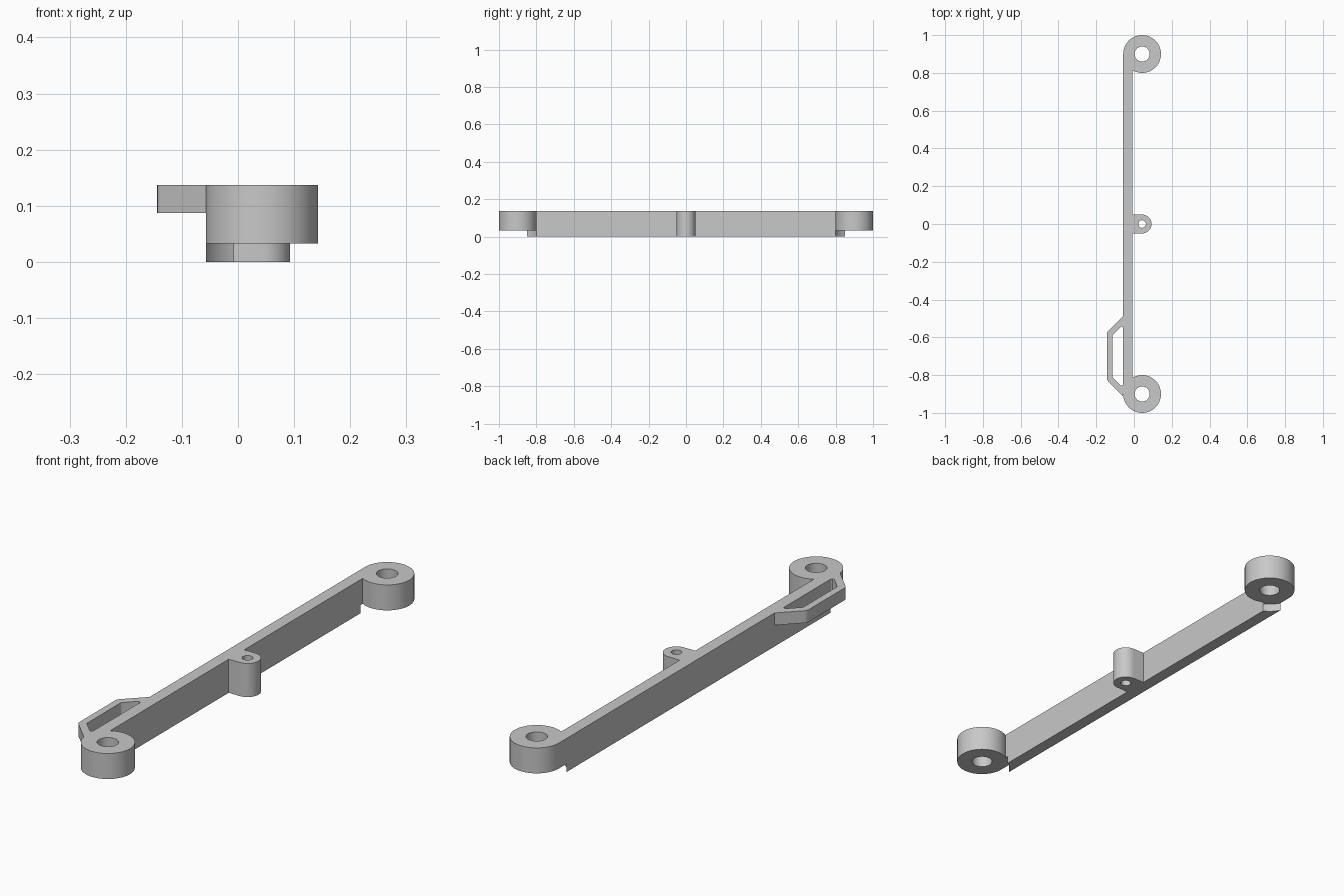
import bpy
import bmesh
from math import radians, cos, sin, tan
from mathutils import Vector

cube = bpy.data.objects.get("Cube")
if cube:
    bpy.data.objects.remove(cube, do_unlink=True)

grey = bpy.data.materials.new("plain grey")
grey.use_nodes = True
colour = (0.58, 0.58, 0.58, 1)
grey.diffuse_color = colour
grey.node_tree.nodes["Principled BSDF"].inputs["Base Color"].default_value = colour

TOP = 0.137          # shared top height
BOSS_BASE = 0.033    # underside of the end bosses
LEFT, RIGHT = -0.057, -0.007   # faces of the bar
AXIS = 0.043         # x of all hole centres
END = 0.9            # distance of the end holes from the middle
RELIEF = 0.1118      # radius of the curved bar ends


def arc(x, y, r, start, end, steps=24):
    angles = [radians(start + (end - start) * i / steps) for i in range(steps + 1)]
    return [(x + r * cos(a), y + r * sin(a)) for a in angles]


def circle(x, y, r, steps=48):
    return arc(x, y, r, 0, 360, steps)[:-1]


def mirror_y(points):
    return [(x, -y) for x, y in points]


def rounded(points, r, steps=6):
    """Replace each corner of a polygon by an arc of radius r."""
    out = []
    for i, p in enumerate(points):
        p = Vector(p)
        a = (Vector(points[i - 1]) - p).normalized()
        b = (Vector(points[(i + 1) % len(points)]) - p).normalized()
        half = a.angle(b) / 2
        centre = p + (a + b).normalized() * r / sin(half)
        start = p + a * r / tan(half) - centre
        end = p + b * r / tan(half) - centre
        for k in range(steps + 1):
            d = start.lerp(end, k / steps).normalized() * r
            out.append(tuple(centre + d))
    return out


def plate(name, outlines, low, high):
    """Extrude an outline with holes between two heights."""
    curve = bpy.data.curves.new(name + "_profile", "CURVE")
    curve.dimensions = "2D"
    curve.fill_mode = "BOTH"
    curve.extrude = (high - low) / 2
    for points in outlines:
        spline = curve.splines.new("POLY")
        spline.points.add(len(points) - 1)
        for point, (x, y) in zip(spline.points, points):
            point.co = (x, y, 0, 1)
        spline.use_cyclic_u = True
    temp = bpy.data.objects.new(name + "_profile", curve)
    bpy.context.collection.objects.link(temp)
    bpy.context.view_layer.update()
    mesh = bpy.data.meshes.new_from_object(
        temp.evaluated_get(bpy.context.evaluated_depsgraph_get()))
    bpy.data.objects.remove(temp, do_unlink=True)
    bpy.data.curves.remove(curve)

    bm = bmesh.new()
    bm.from_mesh(mesh)
    bmesh.ops.remove_doubles(bm, verts=bm.verts, dist=0.00005)
    bmesh.ops.translate(bm, verts=bm.verts, vec=(0, 0, (low + high) / 2))
    bmesh.ops.recalc_face_normals(bm, faces=bm.faces)
    bm.to_mesh(mesh)
    bm.free()
    mesh.name = name
    mesh.materials.clear()
    mesh.materials.append(grey)
    obj = bpy.data.objects.new(name, mesh)
    bpy.context.collection.objects.link(obj)
    bpy.ops.object.select_all(action="DESELECT")
    obj.select_set(True)
    bpy.context.view_layer.objects.active = obj
    bpy.ops.object.shade_smooth_by_angle(angle=radians(30))
    return obj


# Long bar with hollowed ends and the small screw lug in the middle
hollow = arc(AXIS, END, RELIEF, 243.43, 206.57)
lug = [(RIGHT, -0.05)] + arc(AXIS, 0, 0.05, -90, 90) + [(RIGHT, 0.05)]
bar = hollow + mirror_y(hollow)[::-1] + lug
plate("bar_with_lug", [bar, circle(AXIS, 0, 0.02)], 0, TOP)

# Round bosses at both ends, each with a through hole
boss = arc(AXIS, END, 0.1, 180, -120, 56) + hollow
hole = circle(AXIS, END, 0.04)
plate("back_boss", [boss, hole], BOSS_BASE, TOP)
plate("front_boss", [mirror_y(boss), mirror_y(hole)], BOSS_BASE, TOP)


# Thin loop handle on the right side near the front
def trapezoid(inner_x, outer_x, long_half, short_half, middle=-0.7):
    return [(inner_x, middle + long_half), (outer_x, middle + short_half),
            (outer_x, middle - short_half), (inner_x, middle - long_half)]


outer = trapezoid(LEFT, -0.144, 0.212, 0.125)
corners = rounded(outer, 0.025)
count = len(corners) // 4
outer = [outer[0]] + corners[count:3 * count] + [outer[3]]
slot = rounded(trapezoid(LEFT - 0.0005, -0.115, 0.168, 0.11), 0.008)
plate("side_loop", [outer, slot], 0.087, TOP)
